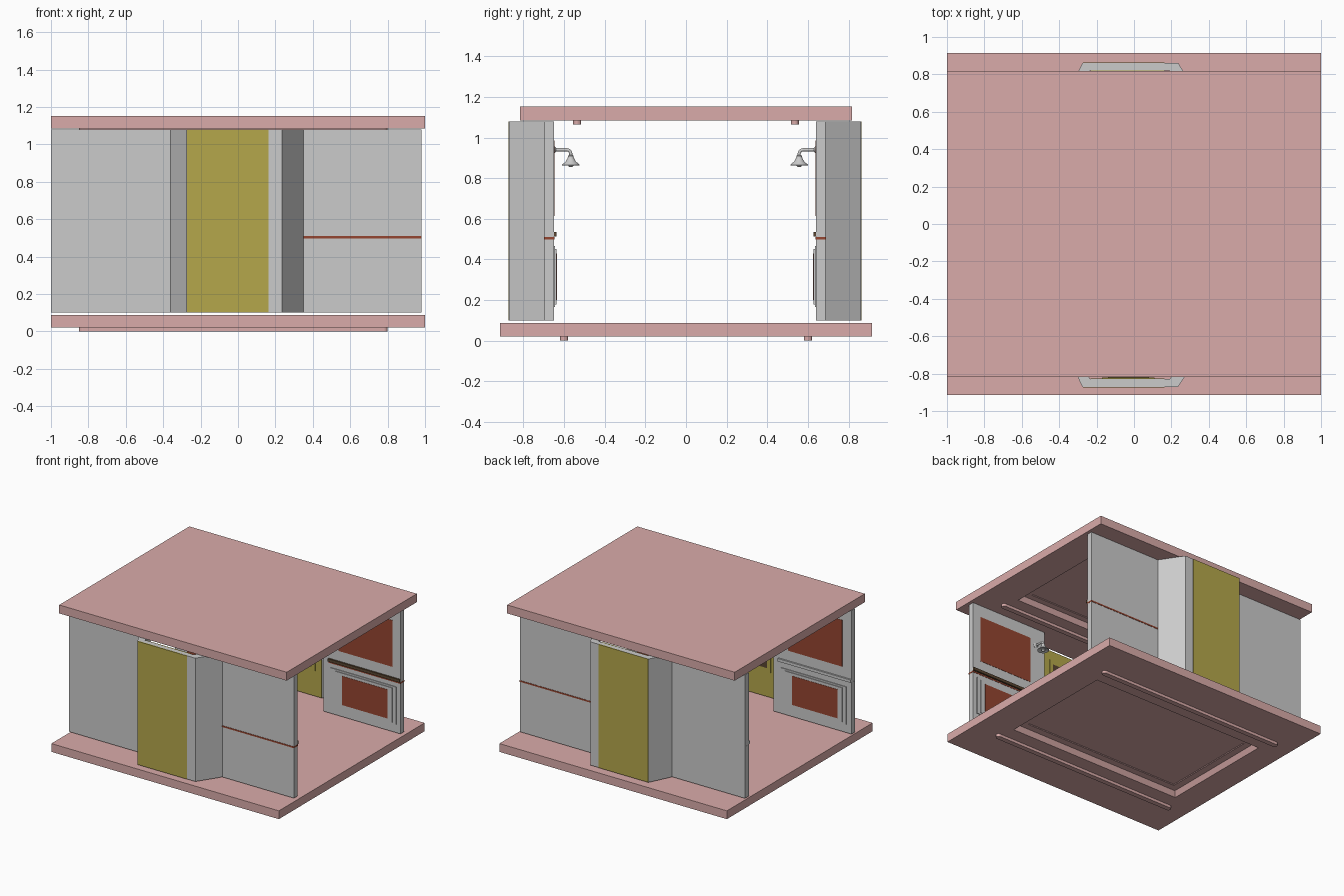
import bpy, bmesh, math
from mathutils import Vector

if "Cube" in bpy.data.objects:
    bpy.data.objects.remove(bpy.data.objects["Cube"])


def material(name, rgb):
    m = bpy.data.materials.new(name)
    m.diffuse_color = (*rgb, 1)
    m.use_nodes = True
    m.node_tree.nodes["Principled BSDF"].inputs["Base Color"].default_value = m.diffuse_color
    return m


PINK = material("pink", (0.70, 0.41, 0.40))
OLIVE = material("olive", (0.46, 0.39, 0.07))
RED = material("dark_red", (0.30, 0.06, 0.03))
BROWN = material("dark_brown", (0.10, 0.06, 0.03))


def finish(name, bm, mat=None, smooth=False):
    bmesh.ops.recalc_face_normals(bm, faces=bm.faces)
    me = bpy.data.meshes.new(name)
    bm.to_mesh(me)
    bm.free()
    ob = bpy.data.objects.new(name, me)
    bpy.context.collection.objects.link(ob)
    if mat:
        me.materials.append(mat)
    if smooth:
        bpy.ops.object.select_all(action='DESELECT')
        ob.select_set(True)
        bpy.context.view_layer.objects.active = ob
        bpy.ops.object.shade_smooth_by_angle(angle=math.radians(35))
    return ob


def prism(name, pts, z0, z1, mat=None):
    bm = bmesh.new()
    f = bm.faces.new([bm.verts.new((x, y, z0)) for x, y in pts])
    top = bmesh.ops.extrude_face_region(bm, geom=[f])["geom"]
    vs = [g for g in top if isinstance(g, bmesh.types.BMVert)]
    bmesh.ops.translate(bm, verts=vs, vec=(0, 0, z1 - z0))
    return finish(name, bm, mat)


def box(name, x0, x1, y0, y1, z0, z1, mat=None):
    return prism(name, [(x0, y0), (x1, y0), (x1, y1), (x0, y1)], z0, z1, mat)


def lathe(name, origin, axis, profile, steps=24):
    # profile holds (radius, distance along axis)
    bm = bmesh.new()
    q = Vector((0, 0, 1)).rotation_difference(Vector(axis))
    rings = [[bm.verts.new(Vector(origin) + q @ Vector(
        (r * math.cos(a), r * math.sin(a), d)))
        for a in (2 * math.pi * i / steps for i in range(steps))]
        for r, d in profile]
    for a, b in zip(rings, rings[1:]):
        for i in range(steps):
            j = (i + 1) % steps
            bm.faces.new((a[i], a[j], b[j], b[i]))
    bm.faces.new(rings[0])
    bm.faces.new(rings[-1])
    return finish(name, bm, smooth=True)


def slab(name, half_y, z0, z1):
    # Flat plate with a stepped recess in its underside
    k = half_y / 0.915
    bm = bmesh.new()
    bmesh.ops.create_cube(bm, size=1)
    for v in bm.verts:
        v.co = (2 * v.co.x, 2 * half_y * v.co.y, z0 if v.co.z < 0 else z1)
    bm.normal_update()
    face = min(bm.faces, key=lambda f: f.normal.z)
    for hx, hy, dz in ((0.765, 0.47, 0), (0.745, 0.45, 0.04),
                       (0.69, 0.395, 0.04), (0.685, 0.39, 0.045)):
        bmesh.ops.inset_individual(bm, faces=[face], thickness=0.01)
        for v in face.verts:
            v.co = (-0.02 + math.copysign(hx, v.co.x + 0.02),
                    math.copysign(hy * k, v.co.y), z0 + dz)
    finish(name, bm, PINK)
    # Two round-ended runners below the plate
    for s in (-1, 1):
        pts = []
        for cx, a0 in ((0.78, -90), (-0.83, 90)):
            for i in range(9):
                a = math.radians(a0 + 22.5 * i)
                pts.append((cx + 0.02 * math.cos(a),
                            s * 0.6 * k + 0.02 * math.sin(a)))
        prism(name + "_runner", pts, z0 - 0.022, z0, PINK)


slab("base", 0.915, 0.022, 0.088)
slab("roof", 0.817, 1.085, 1.152)

Z0, Z1 = 0.10, 1.08


def wall(s, side):
    def Y(v):
        return -0.005 + s * v

    # Bent bay wall with sloping cheeks
    bay = [(-0.36, 0.692), (-0.275, 0.867), (0.235, 0.867), (0.35, 0.692),
           (0.35, 0.645), (0.305, 0.645), (0.19, 0.825), (-0.235, 0.825),
           (-0.315, 0.645), (-0.36, 0.645)]
    prism(side + "_bay", [(x, Y(v)) for x, v in bay], Z0, Z1)

    # Door in the bay, seen on both faces
    box(side + "_door_outside", -0.273, 0.163, Y(0.86), Y(0.869), Z0, Z1, OLIVE)
    box(side + "_door_inside", -0.232, 0.163, Y(0.82), Y(0.83), Z0, Z1, OLIVE)
    for z0, z1 in ((0.30, 0.55), (0.62, 1.0)):
        box(side + "_door_moulding", -0.17, 0.11, Y(0.815), Y(0.82), z0, z1, OLIVE)
        box(side + "_door_inset", -0.14, 0.08, Y(0.813), Y(0.816),
            z0 + 0.03, z1 - 0.03, BROWN)

    for m, end, near in ((-1, -1.0, -0.36), (1, 0.98, 0.35)):
        tag = side + ("_left" if m < 0 else "_right")
        belt = RED if m > 0 else None

        def X(u):
            return m * u - (0.01 if m < 0 else 0)

        # Flat wall panel
        box(tag + "_panel", min(end, near), max(end, near), Y(0.645), Y(0.692), Z0, Z1)
        # Belt line and handrail
        box(tag + "_belt", *sorted((near, end + m * 0.001)), Y(0.643),
            Y(0.694 if m > 0 else 0.68), 0.498, 0.51, belt)
        box(tag + "_handrail", *sorted((near, end)), Y(0.632), Y(0.65),
            0.512, 0.535, BROWN if m > 0 else None)
        # Upper inset panel
        box(tag + "_upper_panel", *sorted((X(0.435), X(0.91))), Y(0.643), Y(0.65),
            0.615, 0.985, RED)
        # Lower raised cabinet front in two steps
        box(tag + "_lower_frame", *sorted((X(0.37), X(0.945))), Y(0.639), Y(0.65),
            0.165, 0.465)
        box(tag + "_lower_frame_step", *sorted((X(0.41), X(0.915))), Y(0.633), Y(0.645),
            0.178, 0.452)
        box(tag + "_lower_panel", *sorted((X(0.475), X(0.875))), Y(0.631), Y(0.64),
            0.2, 0.43, RED)

        # Wall lamp: rosette, bent arm, flared shade and bulb
        lx = X(0.385)
        lathe(tag + "_lamp_rosette", (lx, Y(0.647), 0.94), (0, -s, 0),
              [(0.02, 0), (0.02, 0.004), (0.012, 0.009), (0.009, 0.012)])
        cu = bpy.data.curves.new(tag + "_lamp_arm", 'CURVE')
        cu.dimensions = '3D'
        cu.bevel_depth = 0.008
        cu.bevel_resolution = 3
        cu.use_fill_caps = True
        path = [(0.645, 0.94)]
        path += [(0.582 - 0.02 * math.sin(a), 0.92 + 0.02 * math.cos(a))
                 for a in (math.radians(15 * i) for i in range(7))]
        path.append((0.562, 0.89))
        sp = cu.splines.new('POLY')
        sp.points.add(len(path) - 1)
        for p, (v, z) in zip(sp.points, path):
            p.co = (lx, Y(v), z, 1)
        bpy.context.collection.objects.link(bpy.data.objects.new(cu.name, cu))
        lathe(tag + "_lamp_shade", (lx, Y(0.562), 0), (0, 0, 1),
              [(0.008, 0.914), (0.014, 0.91), (0.014, 0.904), (0.018, 0.894),
               (0.025, 0.882), (0.043, 0.866), (0.042, 0.863), (0.02, 0.872)])
        lathe(tag + "_lamp_bulb", (lx, Y(0.562), 0), (0, 0, 1),
              [(0.012, 0.875), (0.014, 0.864), (0.01, 0.857), (0.004, 0.854)], 16)


wall(-1, "front")
wall(1, "back")
